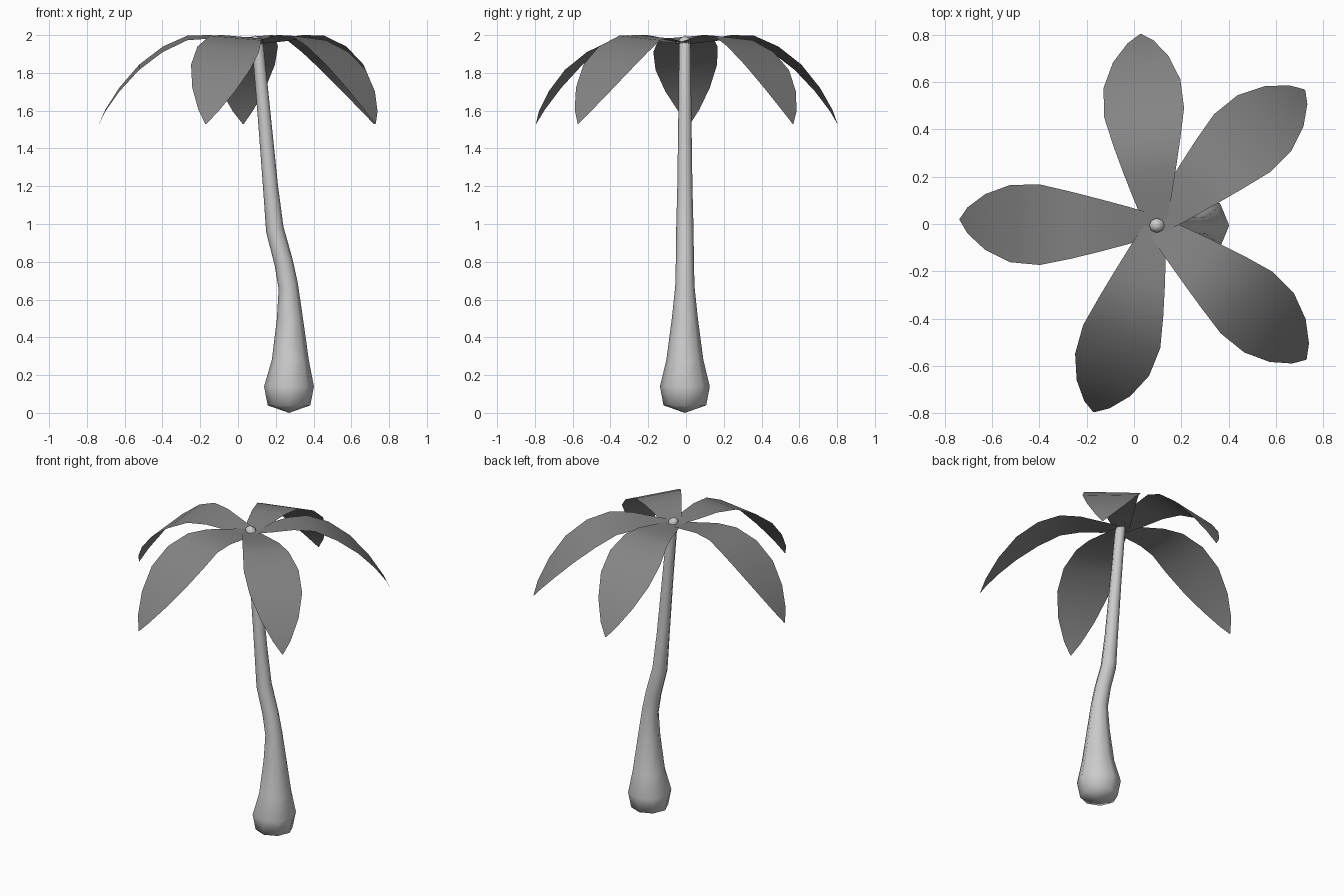
import bpy, bmesh
from math import cos, sin, radians, pi

if "Cube" in bpy.data.objects:
    bpy.data.objects.remove(bpy.data.objects["Cube"])

dark = bpy.data.materials.new("frond_grey")
dark.diffuse_color = (0.23, 0.23, 0.23, 1)
dark.use_nodes = True
dark.node_tree.nodes["Principled BSDF"].inputs["Base Color"].default_value = dark.diffuse_color


def finish(bm, name, material=None):
    bmesh.ops.recalc_face_normals(bm, faces=bm.faces)
    mesh = bpy.data.meshes.new(name)
    bm.to_mesh(mesh)
    bm.free()
    if material:
        mesh.materials.append(material)
    mesh.shade_smooth()
    obj = bpy.data.objects.new(name, mesh)
    bpy.context.collection.objects.link(obj)
    return obj


# Trunk: eight-sided rings (centre x, z, radius) along a bent path, capped by points
CY, SIDES = -0.006, 8
RINGS = [(0.27, 0.04, 0.113), (0.27, 0.14, 0.132), (0.277, 0.28, 0.098),
         (0.275, 0.5, 0.069), (0.266, 0.67, 0.051), (0.241, 0.8, 0.048),
         (0.195, 0.97, 0.046), (0.172, 1.2, 0.04), (0.14, 1.56, 0.035),
         (0.105, 1.94, 0.031), (0.094, 1.98, 0.03)]
bm = bmesh.new()
loops = []
for x, z, r in RINGS:
    tilt = 0.3 if 0.6 < z < 1.0 else 0.0
    loops.append([bm.verts.new((x + r * cos(a), CY + r * sin(a), z + tilt * r * cos(a)))
                  for a in (2 * pi * i / SIDES for i in range(SIDES))])
for lo, hi in zip(loops, loops[1:]):
    for i in range(SIDES):
        j = (i + 1) % SIDES
        bm.faces.new((lo[i], lo[j], hi[j], hi[i]))
bottom = bm.verts.new((0.27, CY, 0.0))
top = bm.verts.new((0.093, CY, 1.998))
for i in range(SIDES):
    j = (i + 1) % SIDES
    bm.faces.new((bottom, loops[0][j], loops[0][i]))
    bm.faces.new((top, loops[-1][i], loops[-1][j]))
finish(bm, "trunk")

# Fronds: thin arching blades, stations (distance, height, half width)
BLADE = [(0.0, 1.958, 0.045), (0.12, 1.973, 0.08), (0.24, 1.991, 0.112),
         (0.36, 1.985, 0.142), (0.49, 1.925, 0.17), (0.615, 1.83, 0.163),
         (0.72, 1.712, 0.118), (0.795, 1.6, 0.055), (0.828, 1.53, 0.003)]
ROLL = 0.085  # each blade leans slightly to one side


def frond(name, angle, length):
    a, k = radians(angle), length / 0.828
    bm = bmesh.new()
    rows = []
    for s, z, w in BLADE:
        side = -0.025 * (s / 0.828) ** 4  # the tip curls sideways a little
        rows.append([bm.verts.new((0.092 + s * k * cos(a) - (t * w + side) * sin(a),
                                   CY + s * k * sin(a) + (t * w + side) * cos(a),
                                   z - t * w * ROLL))
                     for t in (-1, 0, 1)])
    for p, q in zip(rows, rows[1:]):
        for i in range(2):
            bm.faces.new((p[i], p[i + 1], q[i + 1], q[i]))
    finish(bm, name, dark)


for n, (angle, length) in enumerate([(-40, 0.85), (44, 0.85), (96.3, 0.81),
                                     (180, 0.828), (253.3, 0.83)]):
    frond(f"frond_{n + 1}", angle, length)
